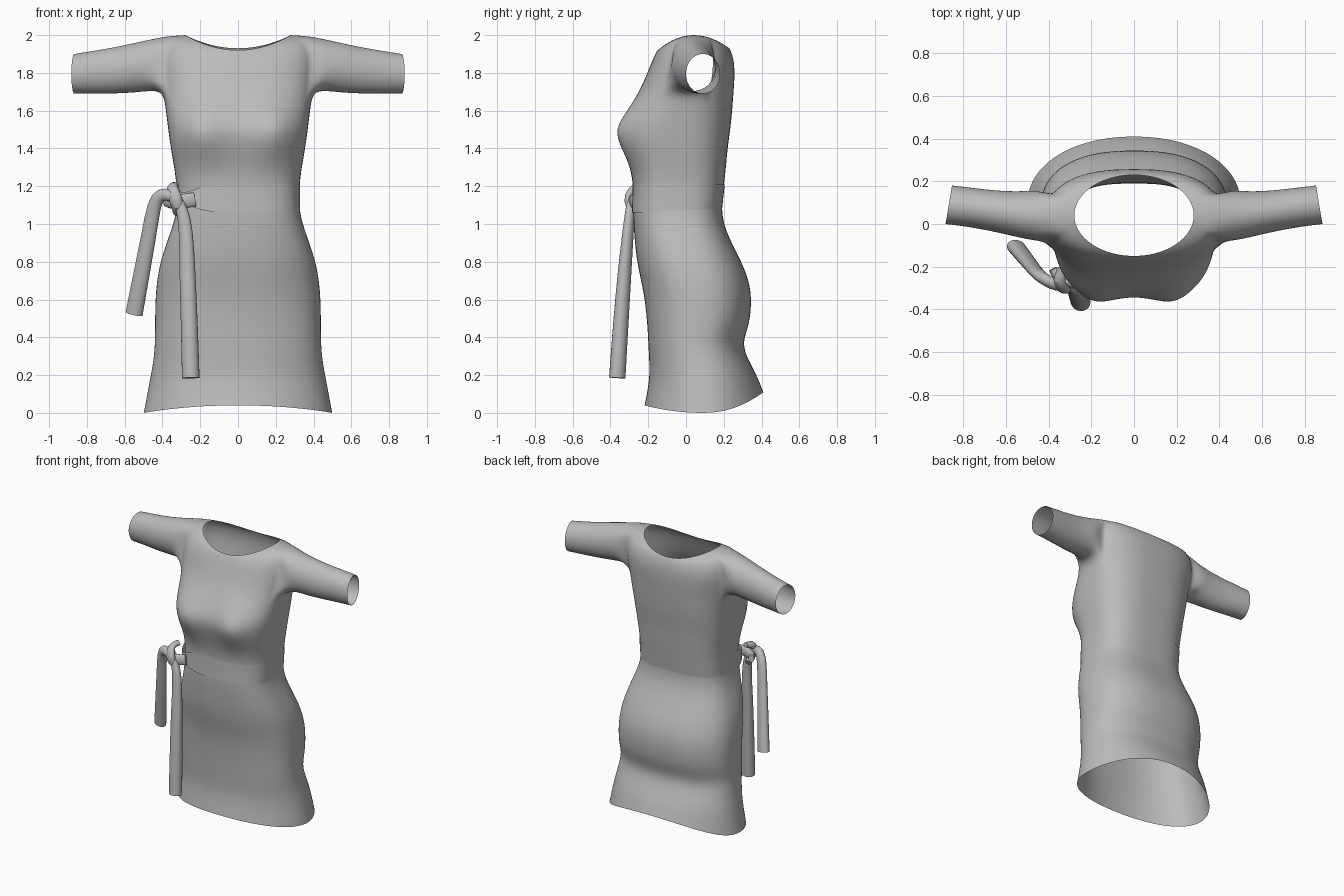
import bpy, bmesh, math
from mathutils import Vector

if "Cube" in bpy.data.objects:
    bpy.data.objects.remove(bpy.data.objects["Cube"])

fabric = bpy.data.materials.new("grey fabric")
fabric.use_nodes = True
fabric.diffuse_color = (0.5, 0.5, 0.5, 1)
fabric.node_tree.nodes["Principled BSDF"].inputs["Base Color"].default_value = (0.5, 0.5, 0.5, 1)

N = 48        # columns around the body
HALF = 3      # columns either side of the arm opening's centre

# Body rings from hem to neck: height, half width, front y, back y, squareness
RINGS = [
    (0.04, 0.50, -0.22, 0.41, 2.1),
    (0.18, 0.468, -0.192, 0.375, 2.2),
    (0.28, 0.447, -0.195, 0.33, 2.3),
    (0.37, 0.44, -0.20, 0.295, 2.3),
    (0.47, 0.44, -0.205, 0.338, 2.4),
    (0.60, 0.438, -0.218, 0.348, 2.4),
    (0.70, 0.43, -0.238, 0.335, 2.4),
    (0.81, 0.41, -0.262, 0.29, 2.5),
    (0.95, 0.36, -0.275, 0.215, 2.7),
    (1.06, 0.324, -0.282, 0.185, 2.9),
    (1.20, 0.324, -0.278, 0.20, 2.9),
    (1.30, 0.338, -0.295, 0.212, 2.8),
    (1.40, 0.356, -0.325, 0.22, 2.8),
    (1.50, 0.37, -0.348, 0.235, 2.8),
    (1.60, 0.382, -0.305, 0.245, 2.7),
    (1.70, 0.395, -0.25, 0.252, 2.5),
    (1.78, 0.41, -0.212, 0.258, 2.5),
    (1.85, 0.41, -0.185, 0.256, 2.5),
    (1.90, 0.375, -0.163, 0.243, 2.3),
    (1.92, 0.28, -0.15, 0.23, 2.0),
]
# Height changes at the sides and back of the rings that are not level
TILT = {0: (-0.04, 0.07), 1: (-0.01, 0.02), 16: (0.02, 0), 17: (0.06, 0),
        18: (0.095, 0.005), 19: (0.08, 0.01)}
ARM_LOW, ARM_HIGH = 15, 18


def power(v, e):
    return math.copysign(abs(v) ** e, v)


def section(ring, angle, grow=0.0):
    """Point on a rounded-square body section, with the bust swelling."""
    z, hw, front, back, n = ring
    c, s = math.cos(angle), math.sin(angle)
    x = (hw + grow) * power(c, 2 / n)
    y = (front + back) / 2 + ((back - front) / 2 + grow) * power(s, 2 / n)
    if s < 0:
        swell = math.exp(-((abs(x) - 0.19) / 0.11) ** 2 - ((z - 1.48) / 0.12) ** 2)
        y -= 0.05 * swell * min(1, -2 * s)
    return Vector((x, y, z))


def ring_at(z):
    for a, b in zip(RINGS, RINGS[1:]):
        if a[0] <= z <= b[0]:
            t = (z - a[0]) / (b[0] - a[0])
            return tuple(p + (q - p) * t for p, q in zip(a, b))


def bridge(bm, a, b):
    for i in range(len(a)):
        k = (i + 1) % len(a)
        bm.faces.new((a[i], a[k], b[k], b[i]))


def finish(bm, name, levels):
    bmesh.ops.recalc_face_normals(bm, faces=bm.faces)
    mesh = bpy.data.meshes.new(name)
    bm.to_mesh(mesh)
    bm.free()
    mesh.materials.append(fabric)
    for p in mesh.polygons:
        p.use_smooth = True
    obj = bpy.data.objects.new(name, mesh)
    bpy.context.collection.objects.link(obj)
    if levels:
        mod = obj.modifiers.new("smooth", "SUBSURF")
        mod.levels = mod.render_levels = levels
    return obj


# Dress body, leaving an opening for each arm
bm = bmesh.new()
grid = []
for r, ring in enumerate(RINGS):
    side, rear = TILT.get(r, (0, 0))
    row = []
    for j in range(N):
        a = 2 * math.pi * j / N
        p = section(ring, a)
        p.z += side * math.cos(a) ** 2
        if math.sin(a) > 0:
            p.z += rear * math.sin(a) ** 2
        row.append(bm.verts.new(p))
    grid.append(row)
for r in range(len(RINGS) - 1):
    for j in range(N):
        offset = (j + 0.5) % (N / 2)
        beside_arm = min(offset, N / 2 - offset) < HALF
        if not (beside_arm and ARM_LOW <= r < ARM_HIGH):
            k = (j + 1) % N
            bm.faces.new((grid[r][j], grid[r][k], grid[r + 1][k], grid[r + 1][j]))

# Sleeves: x, centre y, centre z, y radius, z radius
SLEEVE = [
    (0.46, 0.04, 1.842, 0.122, 0.138),
    (0.54, 0.045, 1.828, 0.108, 0.134),
    (0.66, 0.062, 1.812, 0.096, 0.124),
    (0.78, 0.08, 1.802, 0.092, 0.114),
    (0.867, 0.09, 1.795, 0.092, 0.107),
]
around = [(j, ARM_LOW) for j in range(-HALF, HALF)]
around += [(HALF, r) for r in range(ARM_LOW, ARM_HIGH)]
around += [(j, ARM_HIGH) for j in range(HALF, -HALF, -1)]
around += [(-HALF, r) for r in range(ARM_HIGH, ARM_LOW, -1)]
for sign in (1, -1):
    last = [grid[r][j % N if sign > 0 else (N // 2 - j) % N] for j, r in around]
    for x, cy, cz, ry, rz in SLEEVE:
        loop = []
        for i in range(len(around)):
            a = 2 * math.pi * (i - HALF) / len(around) - math.pi / 2
            dy = ry * math.cos(a)
            slant = -0.17 * dy * (x - 0.4) / 0.47
            loop.append(bm.verts.new((sign * (x + slant), cy + dy, cz + rz * math.sin(a))))
        bridge(bm, last, loop)
        last = loop
finish(bm, "dress", 2)

# Waist belt, pinched in towards the knot
bm = bmesh.new()
last = None
for t in (-1, -0.4, 0.4, 1):
    loop = []
    for j in range(2 * N):
        a = math.pi * j / N
        pinch = math.exp(-((a - 1.22 * math.pi) / 0.4) ** 2)
        z = 1.135 + 0.074 * t * (1 - 0.55 * pinch)
        loop.append(bm.verts.new(section(ring_at(z), a, 0.004 + 0.016 * pinch)))
    if last:
        bridge(bm, last, loop)
    last = loop
finish(bm, "belt", 0)


def sash(name, path, sizes, sides=10):
    """Soft flattened tube along a path; sizes are (width, thickness) radii."""
    bm = bmesh.new()
    pts = [Vector(p) for p in path]
    last = None
    for i, p in enumerate(pts):
        along = (pts[min(i + 1, len(pts) - 1)] - pts[max(i - 1, 0)]).normalized()
        out = Vector((-0.35, -1, 0))
        out = (out - along * out.dot(along)).normalized()
        wide = along.cross(out)
        w, d = sizes[i]
        loop = []
        for k in range(sides):
            a = 2 * math.pi * k / sides
            loop.append(bm.verts.new(p + wide * w * math.cos(a) + out * d * math.sin(a)))
        if last:
            bridge(bm, last, loop)
        else:
            bm.faces.new(loop)
        last = loop
    bm.faces.new(last)
    obj = finish(bm, name, 1)
    # Keep the cut ends crisp
    crease = obj.data.attributes.new("crease_edge", "FLOAT", "EDGE")
    ends = {tuple(sorted(k)) for f in obj.data.polygons if len(f.vertices) == sides for k in f.edge_keys}
    for e in obj.data.edges:
        if tuple(sorted(e.vertices)) in ends:
            crease.data[e.index].value = 1
    bpy.context.view_layer.objects.active = obj
    obj.select_set(True)
    bpy.ops.object.shade_smooth_by_angle(angle=math.radians(50))
    obj.select_set(False)


# Hanging tails and the knot
sash("side_tail",
     [(-0.31, -0.285, 1.12), (-0.36, -0.29, 1.155), (-0.41, -0.265, 1.16),
      (-0.445, -0.24, 1.11), (-0.47, -0.21, 0.95), (-0.51, -0.16, 0.74), (-0.55, -0.11, 0.525)],
     [(0.03, 0.025), (0.035, 0.03), (0.04, 0.03), (0.042, 0.03), (0.043, 0.03),
      (0.047, 0.035), (0.05, 0.038)])
sash("front_tail",
     [(-0.32, -0.285, 1.14), (-0.295, -0.295, 1.07), (-0.275, -0.305, 0.98),
      (-0.268, -0.325, 0.75), (-0.258, -0.345, 0.48), (-0.25, -0.364, 0.185)],
     [(0.025, 0.025), (0.035, 0.028), (0.04, 0.03), (0.046, 0.038), (0.048, 0.043), (0.05, 0.046)])
sash("knot_wrap",
     [(-0.335, -0.21, 1.205), (-0.355, -0.265, 1.20), (-0.335, -0.305, 1.15),
      (-0.32, -0.305, 1.09), (-0.325, -0.25, 1.06)],
     [(0.025, 0.02), (0.032, 0.025), (0.04, 0.028), (0.036, 0.025), (0.025, 0.02)])
sash("knot_band",
     [(-0.23, -0.27, 1.13), (-0.29, -0.285, 1.12), (-0.35, -0.27, 1.115), (-0.38, -0.21, 1.12)],
     [(0.04, 0.016), (0.04, 0.025), (0.042, 0.028), (0.03, 0.02)])
